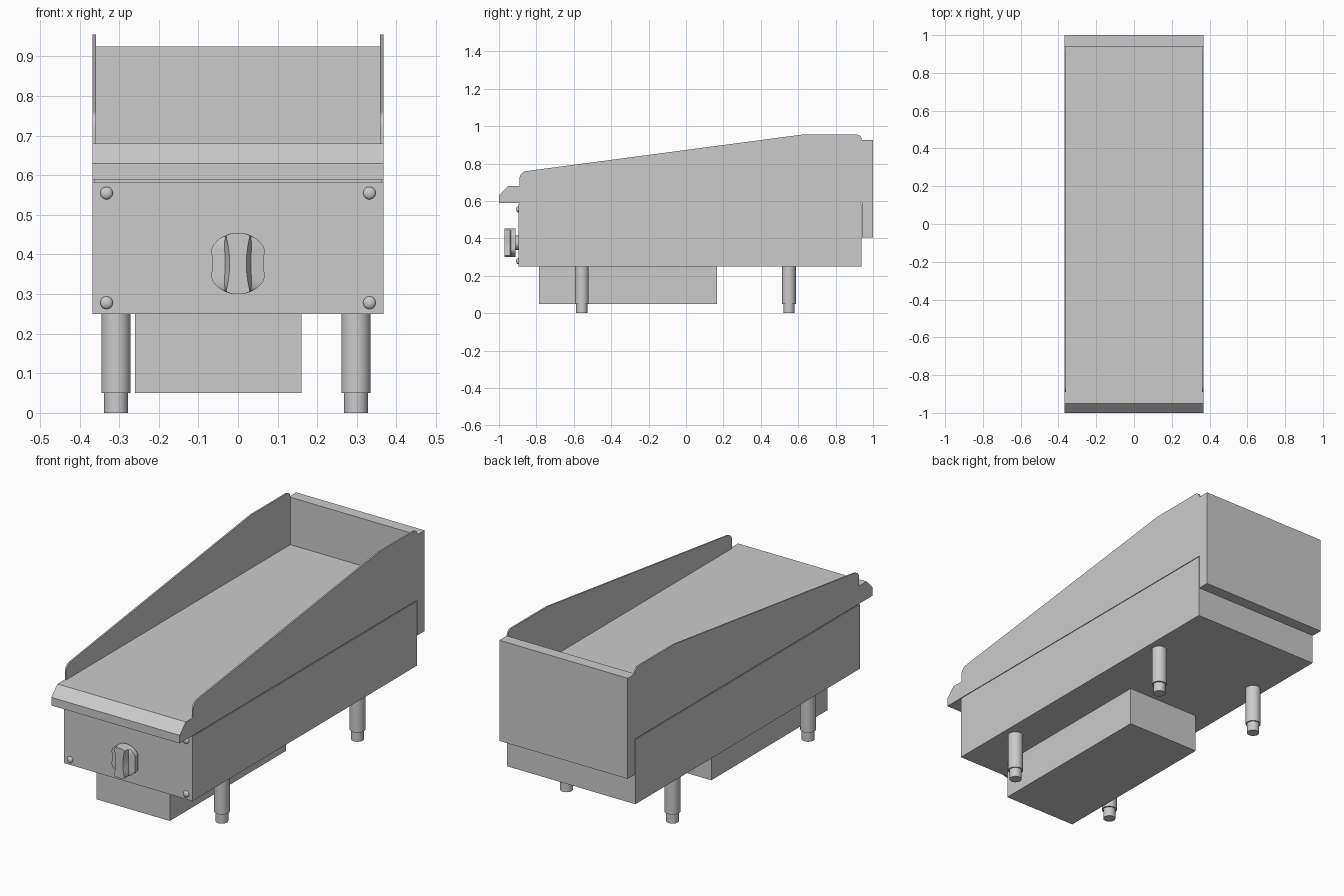
import bpy, bmesh, math
from mathutils import Matrix

if "Cube" in bpy.data.objects:
    bpy.data.objects.remove(bpy.data.objects["Cube"])


def finish(name, bm, smooth=False):
    bmesh.ops.recalc_face_normals(bm, faces=bm.faces[:])
    me = bpy.data.meshes.new(name)
    bm.to_mesh(me)
    bm.free()
    ob = bpy.data.objects.new(name, me)
    bpy.context.collection.objects.link(ob)
    if smooth:
        bpy.ops.object.select_all(action='DESELECT')
        ob.select_set(True)
        bpy.context.view_layer.objects.active = ob
        bpy.ops.object.shade_smooth_by_angle(angle=math.radians(30))
    return ob


def box(name, x0, x1, y0, y1, z0, z1):
    bm = bmesh.new()
    m = Matrix.Translation(((x0 + x1) / 2, (y0 + y1) / 2, (z0 + z1) / 2))
    m = m @ Matrix.Diagonal((x1 - x0, y1 - y0, z1 - z0, 1))
    bmesh.ops.create_cube(bm, size=1, matrix=m)
    return finish(name, bm)


def side_profile(name, pts, x0, x1):
    """Extrude a (y, z) outline along x."""
    bm = bmesh.new()
    face = bm.faces.new([bm.verts.new((x0, y, z)) for y, z in pts])
    ext = bmesh.ops.extrude_face_region(bm, geom=[face])
    moved = [v for v in ext['geom'] if isinstance(v, bmesh.types.BMVert)]
    bmesh.ops.translate(bm, verts=moved, vec=(x1 - x0, 0, 0))
    return finish(name, bm)


def turned(name, profile, origin, forward=False, seg=32):
    """Solid of revolution from (radius, height); forward points it at -y."""
    bm = bmesh.new()
    rings = [[bm.verts.new((r * math.cos(2 * math.pi * i / seg),
                            r * math.sin(2 * math.pi * i / seg), h))
              for i in range(seg)] for r, h in profile]
    for a, b in zip(rings, rings[1:]):
        for i in range(seg):
            j = (i + 1) % seg
            bm.faces.new((a[i], a[j], b[j], b[i]))
    bm.faces.new(rings[0])
    bm.faces.new(rings[-1])
    m = Matrix.Translation(origin)
    if forward:
        m = m @ Matrix.Rotation(math.pi / 2, 4, 'X')
    bmesh.ops.transform(bm, matrix=m, verts=bm.verts[:])
    return finish(name, bm, True)


def arc(cy, cz, r, a0, a1, n=6):
    return [(cy + r * math.cos(math.radians(a0 + (a1 - a0) * i / n)),
             cz + r * math.sin(math.radians(a0 + (a1 - a0) * i / n)))
            for i in range(n + 1)]


W = 0.367
# Cabinet, narrow seam and rear flue
box("cabinet", -W, W, -0.895, 0.937, 0.25, 0.583)
box("seam_filler", -W + 0.004, W - 0.004, -0.89, 0.933, 0.583, 0.588)
box("rear_flue", -W, W, 0.94, 1.0, 0.405, 0.925)

# Cooking plate with chamfered front lip
side_profile("cooking_plate", [(-1, 0.588), (-1, 0.63), (-0.95, 0.68),
                               (0.94, 0.68), (0.94, 0.588)], -W, W)

# Side splash guards
guard = [(-0.89, 0.68)] + arc(-0.85, 0.72, 0.04, 180, 98)
guard += [(0.62, 0.955)] + arc(0.912, 0.927, 0.028, 90, 0) + [(0.94, 0.68)]
for side, s in (("left", -1), ("right", 1)):
    side_profile(side + "_splash_guard", guard, s * (W - 0.008), s * W)

# Grease drawer under the cabinet
box("grease_drawer", -0.26, 0.16, -0.785, 0.165, 0.05, 0.25)

# Legs with adjustable feet
for end, y in (("front", -0.557), ("rear", 0.55)):
    for side, x in (("left", -0.308), ("right", 0.298)):
        turned(f"{end}_{side}_leg", [(0.03, 0), (0.03, 0.05), (0.037, 0.05),
                                     (0.037, 0.25)], (x, y, 0))

# Domed panel screws
dome = [(0.016, 0)] + [(0.016 * math.cos(t), 0.004 + 0.009 * math.sin(t))
                       for t in (0, 0.35, 0.7, 1.05, 1.35)]
for x in (-0.332, 0.332):
    for z in (0.278, 0.555):
        turned("panel_screw", dome, (x, -0.895, z), True, 20)

# Control knob: shaft collar plus scooped grip
turned("knob_collar", [(0.038, 0), (0.038, 0.018)], (0, -0.895, 0.377), True)
bm = bmesh.new()
R, N, rows = 0.078, 24, []
for i in range(N + 1):
    z = -R * math.cos(math.radians(8 + 164 * i / N))
    outer = min(math.sqrt(R * R - z * z), 0.066 + 0.6 * z * z)
    ridge = min(0.021 + 1.9 * z * z, outer * 0.95)
    mid = ridge + (outer - ridge) * 0.25
    half = [(outer, -0.911), (outer, -0.936), (mid, -0.942), (ridge, -0.97)]
    loop = half + [(-x, y) for x, y in reversed(half)]
    rows.append([bm.verts.new((x, y, z + 0.377)) for x, y in loop])
for a, b in zip(rows, rows[1:]):
    for i in range(8):
        j = (i + 1) % 8
        bm.faces.new((a[i], a[j], b[j], b[i]))
bm.faces.new(rows[0])
bm.faces.new(rows[-1])
finish("control_knob", bm, True)
